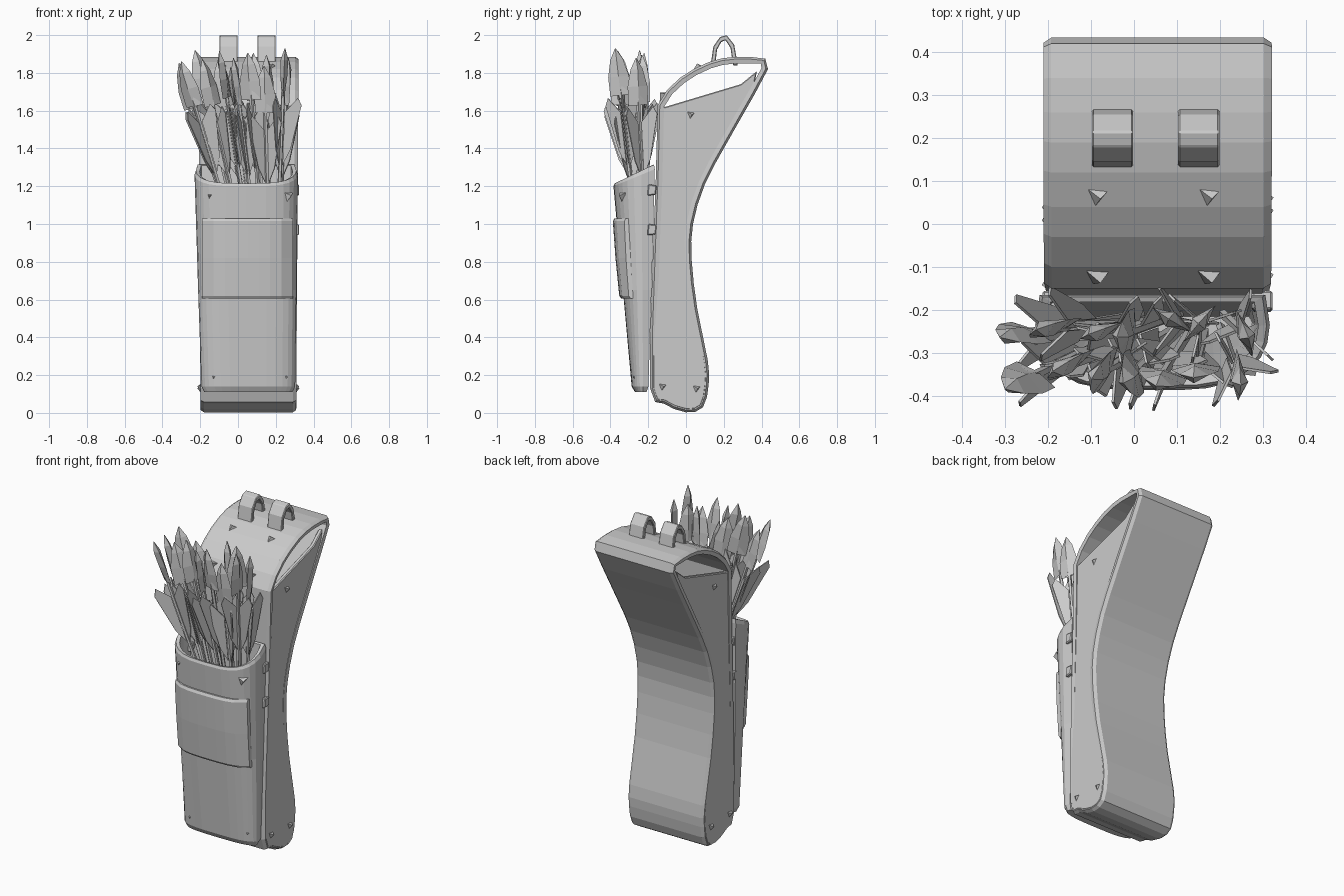
import bpy, bmesh, math, random
from mathutils import Vector, Matrix

cube = bpy.data.objects.get("Cube")
if cube:
    bpy.data.objects.remove(cube, do_unlink=True)

random.seed(4)
CX = 0.055  # middle of the case across its width

grey = bpy.data.materials.new("plain_grey")
grey.use_nodes = True
grey.diffuse_color = (0.6, 0.6, 0.6, 1)
grey.node_tree.nodes["Principled BSDF"].inputs["Base Color"].default_value = (0.6, 0.6, 0.6, 1)


def make(name, verts, faces, bevel=0):
    bm = bmesh.new()
    vs = [bm.verts.new(v) for v in verts]
    for f in faces:
        bm.faces.new([vs[i] for i in f])
    bmesh.ops.recalc_face_normals(bm, faces=bm.faces)
    me = bpy.data.meshes.new(name)
    bm.to_mesh(me)
    bm.free()
    me.materials.append(grey)
    ob = bpy.data.objects.new(name, me)
    bpy.context.collection.objects.link(ob)
    if bevel:
        mod = ob.modifiers.new("Bevel", "BEVEL")
        mod.width = bevel
        mod.segments = 1


def prism(name, pts, x0, x1, bevel=0):
    n = len(pts)
    verts = [(x, y, z) for x in (x0, x1) for y, z in pts]
    faces = [range(n), range(n, 2 * n)]
    faces += [(i, (i + 1) % n, n + (i + 1) % n, n + i) for i in range(n)]
    make(name, verts, faces, bevel)


def loft(name, rings, caps=True):
    n = len(rings[0])
    verts = [v for r in rings for v in r]
    last = len(rings)
    faces = [(k * n + i, k * n + (i + 1) % n, (k + 1) % last * n + (i + 1) % n, (k + 1) % last * n + i)
             for k in range(last - 1 if caps else last) for i in range(n)]
    if caps:
        faces += [range(n), range(len(verts) - n, len(verts))]
    make(name, verts, faces)


def inset(pts, d):
    out = []
    for i, p in enumerate(pts):
        a, b = Vector(pts[i - 1]), Vector(pts[(i + 1) % len(pts)])
        t = ((Vector(p) - a).normalized() + (b - Vector(p)).normalized()).normalized()
        out.append((p[0] - t.y * d, p[1] + t.x * d))
    return out


def soften(pts):
    # Add a curved midpoint to every inner segment
    out = [pts[0]]
    for a, b, c, d in zip(pts, pts[1:], pts[2:], pts[3:]):
        out += [b, tuple((9 * (q + r) - p - s) / 16 for p, q, r, s in zip(a, b, c, d))]
    return out + list(pts[-2:])


# Case: a wrapped band, seen from the side, with an open mouth near the top
lower = soften([(-.15, 1.63), (-.16, 1.24), (-.18, .7), (-.19, .13), (-.12, .05), (0, .003),
                (.09, .03), (.12, .15), (.115, .28), (.06, .55), (.03, .81), (.037, 1.0),
                (.1, 1.21), (.217, 1.43), (.365, 1.69), (.434, 1.82)])
arch = [(.42, 1.875), (.34, 1.885), (.26, 1.885), (.19, 1.877), (.12, 1.857), (.04, 1.82),
        (-.03, 1.775), (-.1, 1.71)]
outline = lower + arch


def band_ring(side, depth, edge):
    # The band flares slightly toward the top
    return [(CX + side * (.253 + .007 * z - edge), y, z) for y, z in inset(outline, depth)]


loft("case_band", [band_ring(*r) for r in
                   ((-1, .012, 0), (-1, 0, .018), (1, 0, .018), (1, .012, 0),
                    (1, .035, .004), (-1, .035, .004))], caps=False)
# Side panels stop below the mouth
panel = inset(outline, .015)[:len(lower) - 1] + [(.376, 1.81), (.29, 1.74), (-.11, 1.62)]
for tag, a, b in (("left", .228, .254), ("right", -.254, -.228)):
    prism(tag + "_panel", panel, CX + a, CX + b, .005)

# Belt loops on the lid
hoop = [(.13, 1.84), (.145, 1.94), (.18, 1.99), (.215, 2.0), (.255, 1.95), (.275, 1.84)]
hole = [((y - .2) * .65 + .2, (z - 1.84) * .83 + 1.84) for y, z in hoop]
for side, x in (("right", -.098), ("left", .103)):
    prism(side + "_belt_loop", hoop + hole[::-1], x, x + .096, .004)


# Arrow pocket: D-shaped cross-section that widens upward
def section(z):
    t = (z - .11) / 1.1
    return .256 + .027 * t, -.2 + .035 * t, .085 + .135 * t, CX - .012 * t


def pocket_ring(z, wall=0, slant=0):
    w, back, depth, mid = section(z)
    pts = []
    for i in range(17):
        a = math.pi * i / 16
        c, s = math.cos(a), math.sin(a)
        r = max(s, 0) ** .7
        # Back corners tuck in toward the case
        x = mid + (w - wall) * math.copysign(abs(c) ** .6, c) * (1 - .07 * (1 - r) ** 3)
        pts.append((x, back - wall * .6 - (depth - wall * 1.6) * r, z + slant * (1 - r)))
    return pts


loft("arrow_pocket", [pocket_ring(.11, .015), pocket_ring(.14), pocket_ring(.65),
                      pocket_ring(1.2, 0, .09), pocket_ring(1.215, .008, .1),
                      pocket_ring(1.21, .028, .1), pocket_ring(.65, .028), pocket_ring(.16, .028)])


# Raised flat pouch that follows the pocket front
def pouch_row(z, out):
    row = []
    w, back, depth, mid = section(z)
    for i in range(9):
        x = -.19 + .06 * i
        c = min(abs((x - mid) / w), 1) ** (1 / .6)
        row.append((x, back - depth * (1 - c * c) ** .35 - out, z))
    return row


rows = [pouch_row(z, out) + pouch_row(z, -.015)[::-1]
        for z, out in ((.605, .012), (.62, .022), (.82, .024), (1.015, .02), (1.03, .01))]
loft("front_pouch", rows)


# Arrows: shaft, three vanes and a barbed head each
def arrow(name, foot, tip, spin):
    axis = tip - foot
    L = axis.length
    place = Matrix.Translation(foot) @ axis.to_track_quat("Z", "Y").to_matrix().to_4x4() \
        @ Matrix.Rotation(spin, 4, "Z")

    def ring(h, a, b, n):
        return [place @ Vector((a * math.cos(k * math.tau / n), b * math.sin(k * math.tau / n), h))
                for k in range(n)]

    loft(name + "_shaft", [ring(0, .011, .011, 5), ring(L - .15, .011, .011, 5)])
    loft(name + "_head", [ring(L - h, a, b, 4) for h, a, b in
                          ((.19, .012, .012), (.25, .055, .008), (.15, .055, .018),
                           (.06, .034, .02), (0, .002, .002))])
    shape = [(.012, .62), (.05, .54), (.1, .3), (.08, .26), (.012, .34)]
    for k in range(3):
        turn = place @ Matrix.Rotation(k * math.tau / 3 + .5, 4, "Z")
        loft(f"{name}_vane_{k}", [[turn @ Vector((r, y, L - h)) for r, h in shape]
                                  for y in (-.003, .003)])


for row in range(2):
    for i in range(7):
        u = (i - 3) / 3 + random.uniform(-.08, .08)
        mouth = Vector((.06 + .16 * u, -.23 - .06 * row, 1.2))
        tip = Vector((-.025 + .275 * u, -.24 - .125 * row + random.uniform(-.03, .03),
                      random.uniform(1.8, 1.93)))
        foot = mouth - (tip - mouth) * .6
        arrow(f"arrow_{row}_{i}", foot, tip, random.uniform(0, math.tau))


# Three-sided studs
def stud(name, pos, normal):
    m = Matrix.Translation(pos) @ Vector(normal).to_track_quat("Z", "Y").to_matrix().to_4x4()
    base = [m @ Vector((.038 * math.cos(a), .038 * math.sin(a), -.012))
            for a in (.4, .4 + math.tau / 3, .4 + 2 * math.tau / 3)]
    make(name, base + [m @ Vector((.012, 0, .016))], [(0, 1, 2), (0, 1, 3), (1, 2, 3), (2, 0, 3)])


for tag, s in (("right", -1), ("left", 1)):
    stud(tag + "_pocket_top_stud", (CX + s * .21, -.345, 1.15), (s * .5, -1, 0))
    stud(tag + "_pocket_base_stud", (CX + s * .19, -.268, .19), (s * .3, -1, 0))
    stud(tag + "_lid_stud", (.04 + s * .13, .065, 1.835), (0, -.45, 1))
    stud(tag + "_lid_front_stud", (.04 + s * .13, -.125, 1.685), (0, -1, .8))
    for name, y, z in (("mouth", .02, 1.58), ("base_front", -.13, .14), ("base_back", .05, .13)):
        stud(f"{tag}_{name}_stud", (CX + s * .254, y, z), (s, 0, 0))
    # Tabs tying the pocket to the case
    for k, z in enumerate((1.18, .97)):
        tab = [(-.205, z - .03), (-.16, z - .025), (-.155, z + .025), (-.2, z + .03)]
        prism(f"{tag}_tab_{k}", tab, CX + s * .22, CX + s * .268, .005)
stud("pouch_stud", (-.15, -.318, .65), (0, -1, 0))
